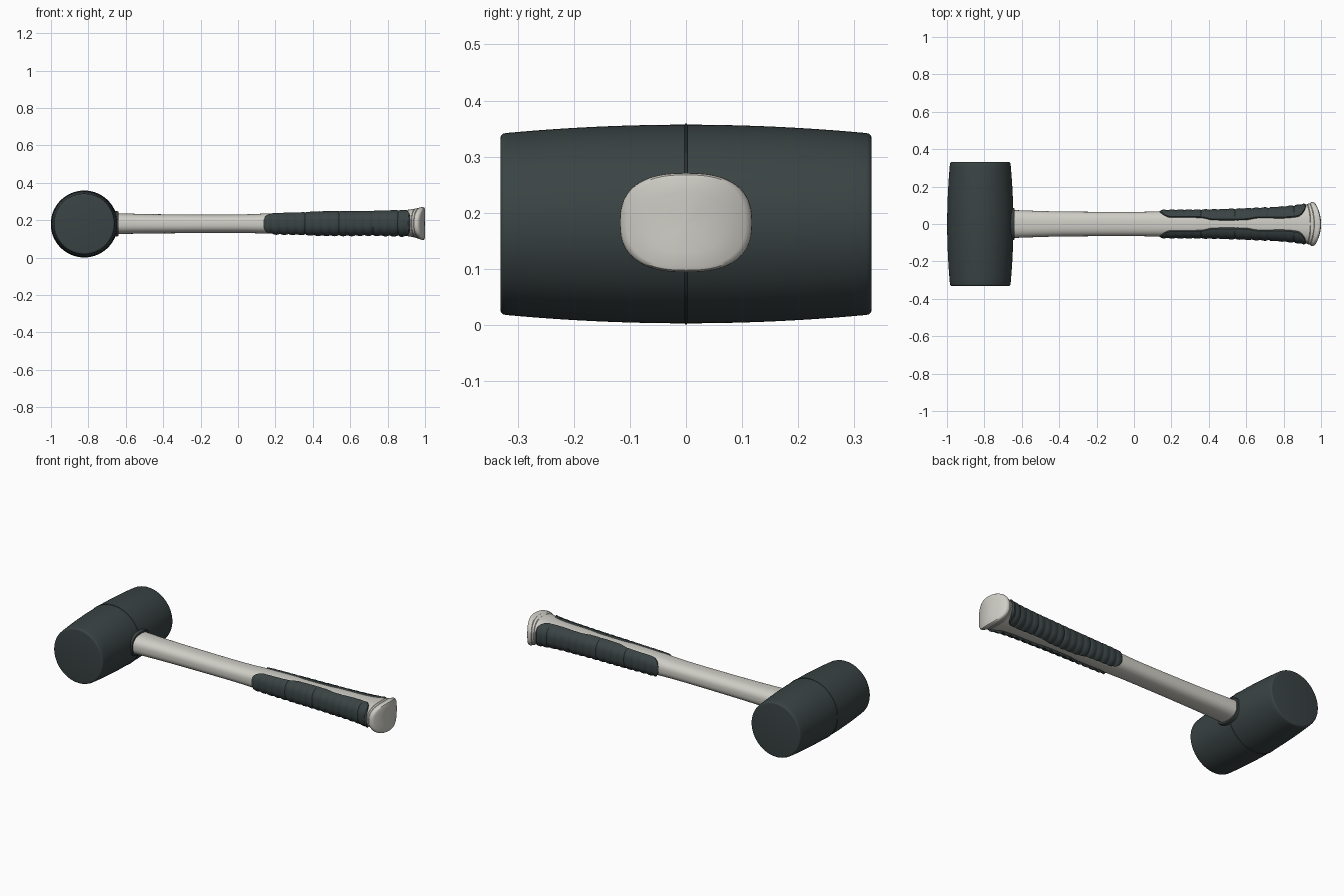
import bpy, bmesh, math
from math import sin, cos, pi, sqrt

if "Cube" in bpy.data.objects:
    bpy.data.objects.remove(bpy.data.objects["Cube"])

CX, CZ = -0.822, 0.18          # head axis


def material(name, rgb):
    m = bpy.data.materials.new(name)
    m.diffuse_color = (*rgb, 1)
    m.use_nodes = True
    m.node_tree.nodes["Principled BSDF"].inputs["Base Color"].default_value = m.diffuse_color
    return m


RUBBER = material("dark_rubber", (0.042, 0.056, 0.057))
PLASTIC = material("pale_handle", (0.62, 0.61, 0.56))

# Handle stations: x, half width, bottom z, top z
STATIONS = [(-0.72, 0.078, 0.122, 0.240), (-0.6, 0.073, 0.127, 0.236),
            (-0.4, 0.067, 0.130, 0.232), (0.0, 0.065, 0.132, 0.231),
            (0.2, 0.068, 0.128, 0.238), (0.4, 0.070, 0.125, 0.243),
            (0.6, 0.076, 0.124, 0.246), (0.8, 0.086, 0.122, 0.250),
            (0.9, 0.097, 0.116, 0.255), (0.95, 0.108, 0.106, 0.263),
            (0.985, 0.118, 0.094, 0.271)]
# Half width of the pale strip left between the two grips
STRIP = [(0.1, 0.035), (0.2, 0.032), (0.36, 0.03), (0.42, 0.018), (0.6, 0.018),
         (0.66, 0.028), (0.82, 0.028), (0.95, 0.045)]


def sample(table, x):
    """Smooth interpolation through a table keyed on its first column."""
    x = min(max(x, table[0][0]), table[-1][0])
    i = max(k for k in range(len(table) - 1) if table[k][0] <= x)
    a, b = table[i], table[i + 1]
    p, n = table[max(i - 1, 0)], table[min(i + 2, len(table) - 1)]
    w = b[0] - a[0]
    t = (x - a[0]) / w
    out = []
    for k in range(1, len(a)):
        ma = (b[k] - p[k]) / (b[0] - p[0]) * w
        mb = (n[k] - a[k]) / (n[0] - a[0]) * w
        out.append((2*t**3 - 3*t*t + 1) * a[k] + (t**3 - 2*t*t + t) * ma
                   + (3*t*t - 2*t**3) * b[k] + (t**3 - t*t) * mb)
    return out


def spow(v, p):
    return math.copysign(abs(v) ** p, v)


def surface(x, th, off=0.0, scale=1.0, x_out=None):
    """Point on the handle; th = 0 faces +y, the butt end bows along y."""
    b, lo, hi = sample(STATIONS, x)
    y = spow(cos(th), 0.8) * (b + off) * scale
    z = (lo + hi) / 2 + spow(sin(th), 0.8) * ((hi - lo) / 2 + off) * scale
    bow = min(max((x - 0.8) / 0.18, 0), 1) ** 2
    return ((x if x_out is None else x_out) - 0.033 * bow * (y / 0.118) ** 2, y, z)


def grid_object(name, rows, mat, closed=False, caps=False, angle=35):
    """Skin a list of equally long rows of points."""
    bm = bmesh.new()
    vs = [[bm.verts.new(p) for p in r] for r in rows]
    n = len(rows[0])
    for r0, r1 in zip(vs, vs[1:]):
        for j in range(n if closed else n - 1):
            k = (j + 1) % n
            bm.faces.new((r0[j], r0[k], r1[k], r1[j]))
    if caps:
        bm.faces.new(vs[0])
        bm.faces.new(vs[-1])
    bmesh.ops.remove_doubles(bm, verts=bm.verts, dist=1e-5)
    bmesh.ops.recalc_face_normals(bm, faces=bm.faces)
    me = bpy.data.meshes.new(name)
    bm.to_mesh(me)
    bm.free()
    ob = bpy.data.objects.new(name, me)
    bpy.context.collection.objects.link(ob)
    me.materials.append(mat)
    bpy.ops.object.select_all(action='DESELECT')
    ob.select_set(True)
    bpy.context.view_layer.objects.active = ob
    bpy.ops.object.shade_smooth_by_angle(angle=math.radians(angle))
    return ob


def lathe(name, profile, mat, caps, seg=96):
    """Turn (radius, y) points around the head axis."""
    rows = [[(CX + r * cos(2*pi*i/seg), y, CZ + r * sin(2*pi*i/seg))
             for i in range(seg)] for r, y in profile]
    return grid_object(name, rows, mat, True, caps)


# Head: barrel with softened striking rims
barrel = [(0.177 - 0.015 * (y / 0.322) ** 2, y)
          for y in [-0.322 + 0.644 * i / 24 for i in range(25)]]
rim = [(0.152, 0.331), (0.157, 0.330), (0.1605, 0.327)]
lathe("head", [(r, -y) for r, y in rim] + barrel + rim[::-1], RUBBER, True)

# Raised moulding seam around the middle of the head
lathe("head_seam", [(0.175, -0.003), (0.179, -0.0015), (0.179, 0.0015),
                    (0.175, 0.003)], RUBBER, False)

# Collar where the handle enters the head
N = 64
ANG = [2 * pi * i / N for i in range(N)]
collar = [(-0.71, 0.012), (-0.645, 0.012), (-0.640, 0.009), (-0.640, -0.004)]
grid_object("collar", [[surface(x, t, o) for t in ANG] for x, o in collar],
            RUBBER, True)

# Handle: lofted shaft, two shallow rings near the butt, domed end
xs = [-0.72 + 0.02 * i for i in range(83)] + [0.93 + 0.0025 * i for i in range(23)]
shaft = []
for x in xs:
    groove = -0.002 if min(abs(x - 0.945), abs(x - 0.965)) < 0.001 else 0
    shaft.append([surface(x, t, groove) for t in ANG])
for s, x in [(0.99, 0.992), (0.96, 0.997), (0.9, 0.999), (0.6, 1.0),
             (0.3, 1.0), (0.02, 1.0)]:
    shaft.append([surface(0.985, t, 0, s, x) for t in ANG])
grid_object("handle", shaft, PLASTIC, True, True)

# Grip: raised rubber pad with rounded ends, ribbed on the lower side
X0, X1, R = 0.135, 0.935, 0.065
M = 28
rows = []
steps = 240
for i in range(steps + 1):
    u = i / steps
    x = X0 + (X1 - X0) * (u - 0.9 * sin(2 * pi * u) / (2 * pi))
    d = min(x - X0, X1 - x, R)
    end = sqrt(max(0, 1 - (1 - d / R) ** 2))
    b = sample(STATIONS, x)[0]
    half = math.acos((sample(STRIP, x)[0] / b) ** 1.25) * max(end, 0.02)
    row = []
    for j in range(M + 1):
        t = -1 + 2 * j / M
        th = half * t
        lift = 0.008 * min(1, d / 0.012)
        # finger ribs fade out towards the top
        ribs = max(0, 0.5 - 0.5 * t) ** 0.7 * abs(sin(pi * (x - X0) / 0.045)) * 0.006
        if min(abs(x - c) for c in (0.36, 0.54, 0.72, 0.86)) < 0.004:
            lift -= 0.002
        off = lift + (ribs - 0.002) * min(1, d / 0.03)
        if j in (0, M) or i in (0, steps):
            off = -0.004
        row.append(surface(x, th, off))
    rows.append(row)
grip = grid_object("side_grip", rows, RUBBER, angle=40)
grip.modifiers.new("Mirror", 'MIRROR').use_axis = (False, True, False)
